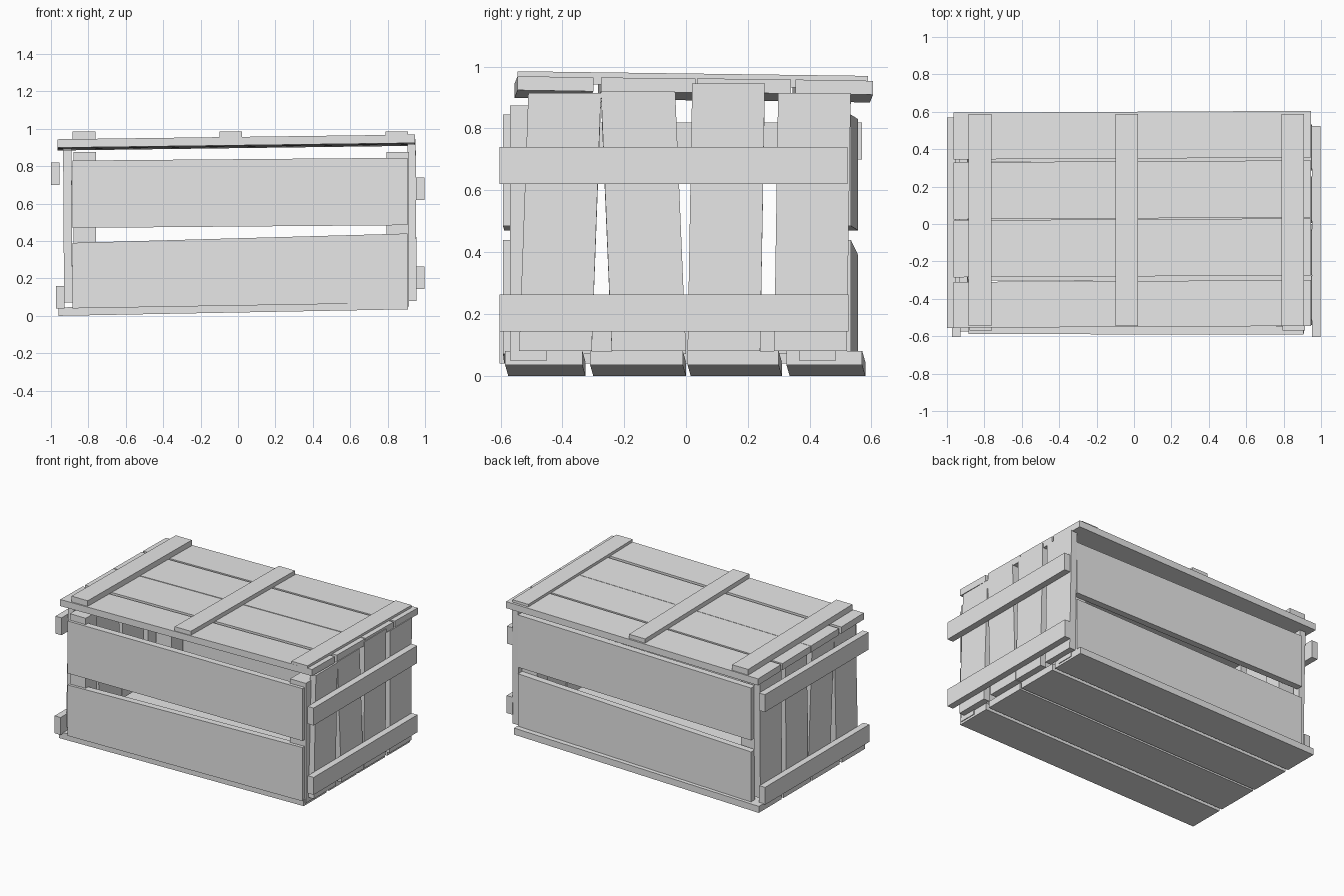
import bpy
from mathutils import Vector

if "Cube" in bpy.data.objects:
    bpy.data.objects.remove(bpy.data.objects["Cube"])

# One plain wood colour
wood = bpy.data.materials.new("plain_grey")
wood.use_nodes = True
wood.diffuse_color = (0.8, 0.8, 0.8, 1)
wood.node_tree.nodes["Principled BSDF"].inputs["Base Color"].default_value = (0.8, 0.8, 0.8, 1)

FACES = [(0, 1, 3, 2), (4, 6, 7, 5), (0, 4, 5, 1), (2, 3, 7, 6), (0, 2, 6, 4), (1, 5, 7, 3)]


def board(name, start, end, across, thick, end_across=None):
    """Board running from start to end; its section is spanned by two edge vectors."""
    thick = Vector(thick)
    verts = []
    for point, side in ((start, across), (end, end_across or across)):
        p, s = Vector(point), Vector(side)
        verts += [p, p + thick, p + s, p + s + thick]
    mesh = bpy.data.meshes.new(name)
    mesh.from_pydata(verts, [], FACES)
    # Turn the faces outward whatever the handedness of the edge vectors
    if (Vector(end) - Vector(start)).dot(Vector(across).cross(thick)) < 0:
        mesh.flip_normals()
    mesh.materials.append(wood)
    obj = bpy.data.objects.new(name, mesh)
    bpy.context.collection.objects.link(obj)
    return obj


T = 0.045

# Floor boards, rising slightly toward +x
for i, (y, w) in enumerate([(-0.585, 0.25), (-0.31, 0.30), (0.005, 0.295), (0.325, 0.245)]):
    board(f"floor_board_{i + 1}", (-0.96, y + 0.01, 0), (0.91, y, 0.035), (0, w, 0), (0, 0, T))

# Square corner posts
for side, x in (("right", -0.88), ("left", 0.795)):
    for end, y in (("front", -0.57), ("back", 0.365)):
        board(f"{end}_{side}_post", (x, y, 0.05), (x, y, 0.875), (0.12, 0, 0), (0, 0.12, 0))

# Long walls: two boards each with a tapering gap
for wall, y0, y1 in (("front", -0.588, -0.592), ("back", 0.512, 0.488)):
    board(f"{wall}_lower_board", (-0.885, y0, 0.04), (0.905, y1, 0.07),
          (0, 0, 0.35), (0, T, 0), (0, 0, 0.37))
    board(f"{wall}_upper_board", (-0.885, y0, 0.47), (0.905, y1, 0.485),
          (0, 0, 0.36), (0, T, 0))

# End walls: four upright planks, leaning a little (bottom y, top y, width, top z)
planks = [(-0.54, -0.51, 0.235, 0.915), (-0.24, -0.275, 0.24, 0.92),
          (0.005, 0.02, 0.235, 0.945), (0.285, 0.298, 0.235, 0.915)]
for i, (yb, yt, w, top) in enumerate(planks):
    board(f"left_end_plank_{i + 1}", (0.91, yb, 0.08), (0.905, yt, top), (0, w, 0), (T, 0, 0))
    board(f"right_end_plank_{i + 1}", (-0.93, yb, 0.07), (-0.935, yt, top - 0.03), (0, w, 0), (T, 0, 0))

# Horizontal battens across the end walls (x, z, front y, back y)
battens = [("left_upper", 0.953, 0.62, -0.603, 0.523), ("left_lower", 0.953, 0.143, -0.603, 0.525),
           ("right_upper", -1.0, 0.70, -0.555, 0.57), ("right_lower", -0.973, 0.04, -0.603, 0.53)]
for name, x, z, y0, y1 in battens:
    board(f"{name}_batten", (x, y0, z), (x, y1, z), (0, 0, 0.12), (T, 0, 0))

# Lid boards, rising toward +x and dropping toward the back
for i, (y, w, z) in enumerate([(-0.555, 0.245, 0.899), (-0.285, 0.305, 0.895),
                               (0.025, 0.305, 0.892), (0.345, 0.25, 0.888)]):
    board(f"lid_board_{i + 1}", (-0.965, y, z), (0.945, y + 0.01, z + 0.025),
          (0, w, -0.004), (0, 0, T))

# Lid battens
for name, x in (("right", -0.885), ("middle", -0.1), ("left", 0.788)):
    board(f"lid_{name}_batten", (x, -0.545, 0.945), (x, 0.588, 0.93), (0.122, 0, 0), (0, 0, 0.04))
